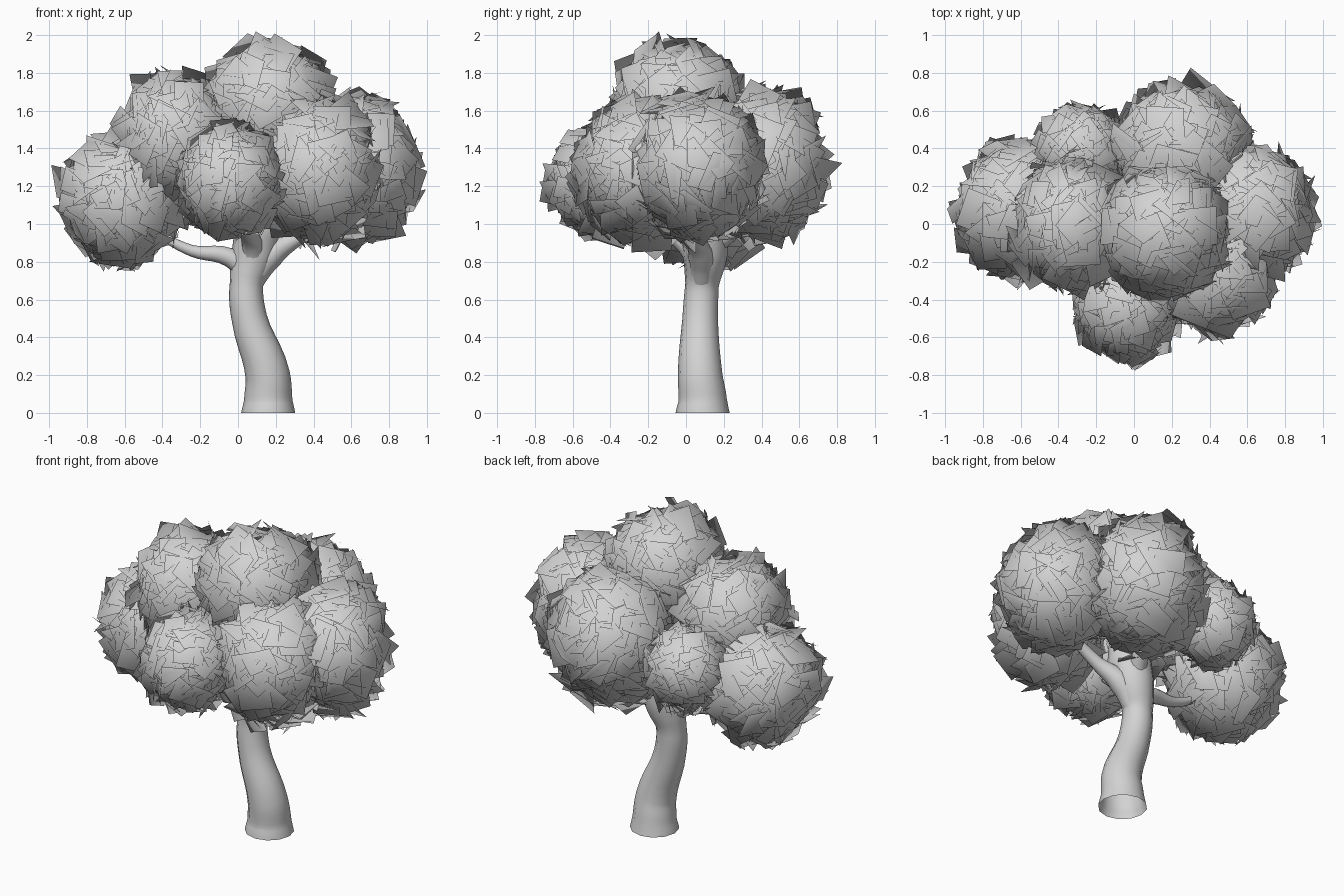
import bpy, math, random
from mathutils import Vector, Matrix

cube = bpy.data.objects.get("Cube")
if cube:
    bpy.data.objects.remove(cube, do_unlink=True)
random.seed(7)


def make_material(name, rgb):
    mat = bpy.data.materials.new(name)
    mat.use_nodes = True
    mat.diffuse_color = (*rgb, 1)
    mat.node_tree.nodes["Principled BSDF"].inputs["Base Color"].default_value = (*rgb, 1)
    return mat


grey = make_material("plain grey", (0.65, 0.65, 0.65))


def limb(name, points):
    """Tapered round tube through (x, y, z, radius) points."""
    curve = bpy.data.curves.new(name, "CURVE")
    curve.dimensions = "3D"
    curve.bevel_depth = 1
    curve.bevel_resolution = 4
    curve.resolution_u = 5
    spline = curve.splines.new("BEZIER")
    spline.bezier_points.add(len(points) - 1)
    for p, (x, y, z, r) in zip(spline.bezier_points, points):
        p.co = (x, y, z)
        p.radius = r
        p.handle_left_type = p.handle_right_type = "AUTO"
    obj = bpy.data.objects.new(name, curve)
    bpy.context.collection.objects.link(obj)
    bpy.ops.object.select_all(action="DESELECT")
    obj.select_set(True)
    bpy.context.view_layer.objects.active = obj
    bpy.ops.object.convert(target="MESH")
    obj = bpy.context.view_layer.objects.active
    obj.data.materials.clear()
    obj.data.materials.append(grey)
    bpy.ops.object.shade_smooth_by_angle(angle=math.radians(60))


def leaf_clump(name, centre, radii, count, size):
    """Ellipsoid shell of square leaf cards, shaded as one soft ball."""
    centre, radii = Vector(centre), Vector(radii)
    verts, faces, normals = [], [], []
    for i in range(count):
        # even spiral spread of directions
        h = 1 - 2 * (i + 0.5) / count
        a = i * math.pi * (3 - math.sqrt(5))
        w = math.sqrt(1 - h * h)
        out = Vector((w * math.cos(a), w * math.sin(a), h))
        pos = centre + out * radii * random.uniform(0.74, 0.9)
        tilt = Vector([random.uniform(-0.6, 0.6) for _ in range(3)])
        turn = ((out + tilt).to_track_quat("Z", "Y").to_matrix()
                @ Matrix.Rotation(random.uniform(0, math.tau), 3, "Z"))
        half = size * random.uniform(0.7, 1.15) / 2
        start = len(verts)
        for u, v in ((-1, -1), (1, -1), (1, 1), (-1, 1)):
            co = pos + turn @ Vector((u * half, v * half, 0))
            verts.append(co)
            normals.append((co - centre).normalized())
        faces.append(range(start, start + 4))
    mesh = bpy.data.meshes.new(name)
    mesh.from_pydata(verts, [], [tuple(f) for f in faces])
    mesh.materials.append(grey)
    mesh.polygons.foreach_set("use_smooth", [True] * len(faces))
    mesh.normals_split_custom_set_from_vertices(normals)
    bpy.context.collection.objects.link(bpy.data.objects.new(name, mesh))


# Trunk with a gentle bend
limb("trunk", [(0.16, 0.088, 0, 0.143), (0.16, 0.088, 0.07, 0.128),
               (0.157, 0.075, 0.2, 0.118), (0.06, 0.075, 0.5, 0.094),
               (0.045, 0.085, 0.68, 0.089), (0.085, 0.1, 0.84, 0.12),
               (0.11, 0.09, 0.98, 0.13), (0.14, 0.03, 1.4, 0.03)])

# Branches reaching into the clumps, rooted inside the trunk
fork = (0.05, 0.085, 0.66, 0.06)
limb("right_branch", [(0.06, 0.09, 0.74, 0.06), (-0.05, 0.08, 0.825, 0.05),
                      (-0.25, 0.07, 0.86, 0.03), (-0.5, 0.07, 1.0, 0.015)])
limb("left_branch", [fork, (0.17, 0.08, 0.83, 0.07), (0.32, 0.04, 0.93, 0.04), (0.6, 0.04, 1.1, 0.02)])
limb("front_branch", [fork, (0.08, 0.03, 0.86, 0.06), (0.03, -0.16, 1.0, 0.04), (-0.03, -0.4, 1.2, 0.02)])
limb("back_branch", [fork, (0.1, 0.14, 0.87, 0.06), (0.17, 0.28, 1.0, 0.04), (0.22, 0.4, 1.3, 0.02)])

# Leaf clumps
clumps = [
    ("right_leaves", (-0.61, 0.08, 1.13), (0.34, 0.38, 0.37)),
    ("upper_right_leaves", (-0.33, -0.01, 1.46), (0.32, 0.37, 0.35)),
    ("top_leaves", (0.17, -0.04, 1.63), (0.36, 0.38, 0.34)),
    ("front_leaves", (-0.04, -0.43, 1.23), (0.29, 0.31, 0.32)),
    ("front_left_leaves", (0.43, -0.25, 1.28), (0.32, 0.35, 0.42)),
    ("left_leaves", (0.63, 0.06, 1.3), (0.32, 0.37, 0.42)),
    ("back_leaves", (0.25, 0.4, 1.31), (0.38, 0.35, 0.45)),
    ("back_right_leaves", (-0.28, 0.39, 1.25), (0.25, 0.25, 0.27)),
]
for name, centre, radii in clumps:
    leaf_clump(name, centre, radii, 280, 0.52 * sum(radii) / 3)
